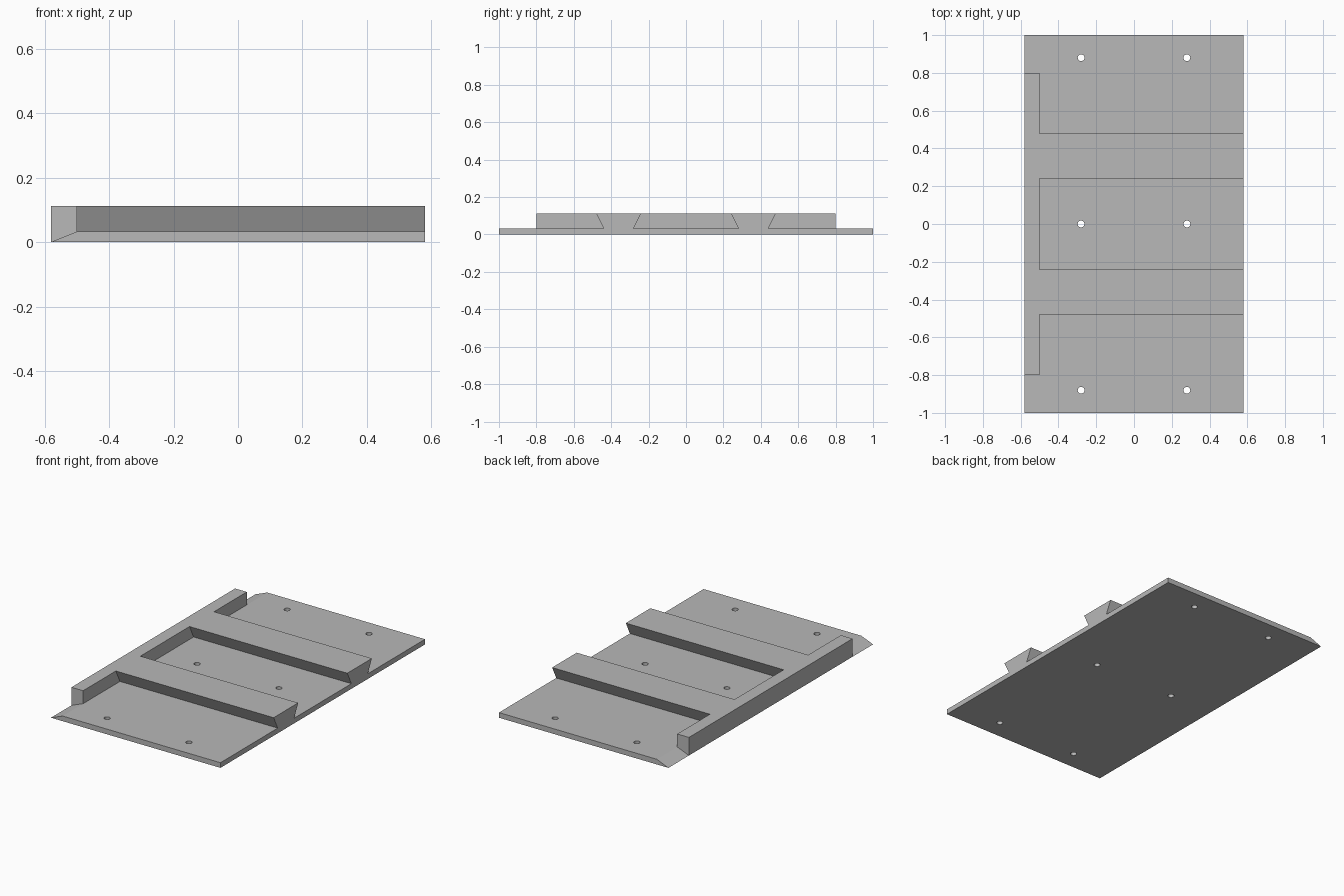
import bpy, bmesh
from mathutils import Vector

if "Cube" in bpy.data.objects:
    bpy.data.objects.remove(bpy.data.objects["Cube"], do_unlink=True)

HALF_X, HALF_Y = 0.58, 1.0
INNER_X = -0.5          # inner face of the side wall
PLATE_Z, TOP_Z = 0.032, 0.112

grey = bpy.data.materials.new("plain grey")
grey.use_nodes = True
colour = (0.48, 0.48, 0.48, 1)
grey.diffuse_color = colour
grey.node_tree.nodes["Principled BSDF"].inputs["Base Color"].default_value = colour


def prism(name, profile, sweep):
    """Solid made by sweeping a closed profile along a vector."""
    bm = bmesh.new()
    face = bm.faces.new([bm.verts.new(p) for p in profile])
    moved = bmesh.ops.extrude_face_region(bm, geom=[face])["geom"]
    verts = [v for v in moved if isinstance(v, bmesh.types.BMVert)]
    bmesh.ops.translate(bm, verts=verts, vec=Vector(sweep))
    bmesh.ops.recalc_face_normals(bm, faces=bm.faces)
    mesh = bpy.data.meshes.new(name)
    bm.to_mesh(mesh)
    bm.free()
    mesh.materials.append(grey)
    obj = bpy.data.objects.new(name, mesh)
    bpy.context.collection.objects.link(obj)
    return obj


def combine(target, tool, operation):
    """Apply a boolean and discard the tool."""
    mod = target.modifiers.new("combine", "BOOLEAN")
    mod.operation, mod.solver, mod.object = operation, "EXACT", tool
    bpy.context.view_layer.update()
    graph = bpy.context.evaluated_depsgraph_get()
    result = bpy.data.meshes.new_from_object(target.evaluated_get(graph))
    target.modifiers.clear()
    target.data = result
    bpy.data.objects.remove(tool, do_unlink=True)


# Base plate with one long edge bevelled to a knife edge
plate = prism("mounting_plate",
              [(-HALF_X, -HALF_Y, 0), (HALF_X, -HALF_Y, 0),
               (HALF_X, -HALF_Y, PLATE_Z), (INNER_X, -HALF_Y, PLATE_Z)],
              (0, 2 * HALF_Y, 0))

# Side wall
wall = prism("side_wall",
             [(-HALF_X, -0.8, 0), (INNER_X, -0.8, 0),
              (INNER_X, -0.8, TOP_Z), (-HALF_X, -0.8, TOP_Z)], (0, 1.6, 0))
combine(plate, wall, "UNION")

# Two dovetail ribs, wider at the top, rooted in plate and wall
start = INNER_X - 0.04
for centre in (-0.36, 0.36):
    outline = [(-0.08, 0.01), (0.08, 0.01), (0.08, PLATE_Z),
               (0.12, TOP_Z), (-0.12, TOP_Z), (-0.08, PLATE_Z)]
    rib = prism("dovetail_rib", [(start, centre + y, z) for y, z in outline],
                (HALF_X - start, 0, 0))
    combine(plate, rib, "UNION")

# Six screw holes
for x in (-0.28, 0.28):
    for y in (-0.88, 0, 0.88):
        bpy.ops.mesh.primitive_cylinder_add(vertices=24, radius=0.018, depth=0.2,
                                            location=(x, y, 0))
        drill = bpy.context.object
        drill.data.materials.append(grey)
        combine(plate, drill, "DIFFERENCE")

# Sharp flat faces, smooth hole walls
bpy.ops.object.select_all(action="DESELECT")
plate.select_set(True)
bpy.context.view_layer.objects.active = plate
bpy.ops.object.shade_smooth_by_angle(angle=0.3)
